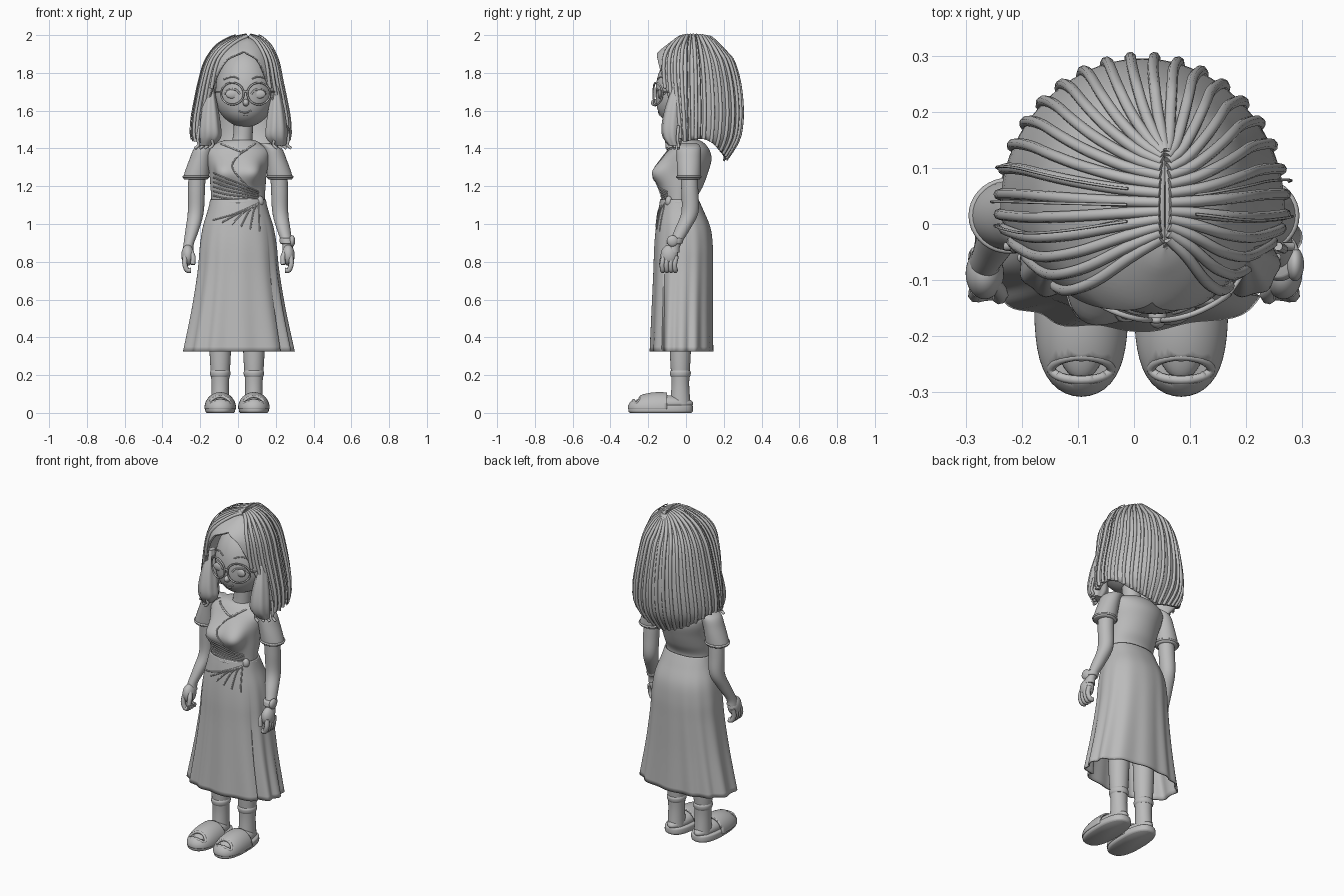
import bpy
import bmesh
from math import sin, cos, pi, radians, copysign, exp, sqrt
from mathutils import Matrix, Vector
from mathutils.bvhtree import BVHTree

if "Cube" in bpy.data.objects:
    bpy.data.objects.remove(bpy.data.objects["Cube"])
clay = bpy.data.materials.new("clay grey")
clay.use_nodes = True
clay.diffuse_color = (0.5, 0.5, 0.5, 1)
clay.node_tree.nodes["Principled BSDF"].inputs["Base Color"].default_value = clay.diffuse_color

# Shared helpers
def link(name, data):
    obj = bpy.data.objects.new(name, data)
    bpy.context.scene.collection.objects.link(obj)
    data.materials.append(clay)
    return obj

def finish(name, bm, thickness=0):
    bmesh.ops.recalc_face_normals(bm, faces=bm.faces)
    mesh = bpy.data.meshes.new(name)
    bm.to_mesh(mesh)
    bm.free()
    mesh.shade_smooth()
    mesh.set_sharp_from_angle(angle=radians(50))
    obj = link(name, mesh)
    if thickness:
        shell = obj.modifiers.new("thickness", "SOLIDIFY")
        shell.thickness, shell.offset = thickness, 0
    return obj

def spline(points, steps=6):
    result, last = [], len(points) - 1
    for i in range(last):
        quad = [points[min(max(i + k, 0), last)] for k in (-1, 0, 1, 2)]
        for t in (k / steps for k in range(steps)):
            result.append(tuple(
                (2*b + (c - a) * t + (2*a - 5*b + 4*c - d) * t*t + (3*b - a - 3*c + d) * t**3) / 2
                for a, b, c, d in zip(*quad)))
    return result + [tuple(points[-1])]

def lookup(table, key):
    for low, high in zip(table, table[1:]):
        if key <= high[0]:
            t = max(0, (key - low[0]) / (high[0] - low[0]))
            return [a + (b - a) * t for a, b in zip(low, high)]
    return table[-1]

def skin(name, rows, caps=False, thickness=0):
    bm = bmesh.new()
    rows = [[bm.verts.new(p) for p in row] for row in rows]
    for low, high in zip(rows, rows[1:]):
        for i in range(len(low)):
            bm.faces.new((low[i - 1], low[i], high[i], high[i - 1]))
    if caps:
        bm.faces.new(rows[0])
        bm.faces.new(rows[-1])
    return finish(name, bm, thickness)

# Rings are (centre x, centre y, height, half width, half depth)
def loft(name, rings, power=1.0, shape=lambda a, z: 1, caps=True, segments=40, thickness=0):
    rows = []
    for cx, cy, z, rx, ry in spline(rings):
        rows.append([])
        for a in (2 * pi * i / segments for i in range(segments)):
            c, s, f = cos(a), sin(a), shape(a, z)
            rows[-1].append((cx + f * rx * copysign(abs(c) ** power, c),
                             cy + f * ry * copysign(abs(s) ** power, s), z))
    return skin(name, rows, caps, thickness)

def ball(name, centre, radii, edit=None, thickness=0):
    bm = bmesh.new()
    place = Matrix.Translation(centre) @ Matrix.Diagonal((*radii, 1))
    bmesh.ops.create_uvsphere(bm, u_segments=48, v_segments=32, radius=1, matrix=place)
    if edit:
        edit(bm)
    return finish(name, bm, thickness)

def tube(name, points, radius, closed=False, smooth=True):
    curve = bpy.data.curves.new(name, "CURVE")
    curve.dimensions, curve.use_fill_caps = "3D", True
    curve.bevel_depth, curve.bevel_resolution = radius, 2
    path = spline(points) if smooth else points
    line = curve.splines.new("POLY")
    line.points.add(len(path) - 1)
    for point, co in zip(line.points, path):
        point.co = (*co, 1)
    line.use_cyclic_u = closed
    link(name, curve)

def loop(name, place, radius):
    angles = [radians(10 * k) for k in range(36)]
    tube(name, [place(cos(a), sin(a)) for a in angles], radius, True, False)

# Lays a cord on the front of a part along (x, z) points
def drape(name, points, radius, target, lift=0):
    mesh = target.data
    tree = BVHTree.FromPolygons([v.co for v in mesh.vertices], [p.vertices for p in mesh.polygons])
    hits = [tree.ray_cast(Vector((x, -1, z)), Vector((0, 1, 0)))[0] for x, z in spline(points)]
    tube(name, [(h.x, h.y - lift, h.z) for h in hits if h], radius, smooth=False)

# Bodice with a rounded bust
def bust(a, z):
    rise = exp(-((z - 1.27) / .062) ** 2)
    return 1 + .4 * rise * sum(exp(-((a - 1.5 * pi + turn) / .36) ** 2) for turn in (-.4, .4))

bodice = loft("bodice", [
    (0, -.035, 1.08, .14, .095), (0, -.035, 1.14, .142, .095), (0, -.025, 1.2, .146, .115),
    (0, -.012, 1.27, .152, .128), (0, .005, 1.34, .166, .13), (0, .015, 1.39, .168, .11),
    (0, .015, 1.425, .125, .085), (.01, .01, 1.445, .075, .06)], shape=bust, segments=96)
loft("neck", [(.01, .01, 1.4, .065, .06), (.025, .01, 1.46, .052, .052), (.03, .01, 1.56, .052, .052)])
drape("neckline", [(-.09, 1.425), (-.04, 1.405), (.015, 1.385), (.05, 1.4), (.09, 1.425)], .005, bodice)

# Skirt with folds that deepen to the hem, and a slit at the left
def folds(a, z):
    u, past = max(0, (1.1 - z) / .77), a - 5.6
    slit = .11 * u * u * (1 - past / .25) if 0 < past < .25 else 0
    return 1 + .03 * u * cos(13 * a + sin(3 * a)) - slit

skirt = loft("skirt", [
    (0, -.035, 1.13, .142, .097), (0, -.027, 1.07, .157, .116), (0, -.015, .98, .184, .14),
    (0, -.013, .88, .2, .15), (0, -.015, .75, .212, .152), (0, -.02, .55, .243, .155),
    (0, -.024, .325, .288, .16)], power=.88, shape=folds, caps=False, segments=180, thickness=.008)
loop("waist_seam", lambda c, s: (.145 * c, -.035 + .1 * s, 1.115), .006)
# Gathers running to the knot at the left of the waist
for k in range(6):
    drape("bodice_gather", [(.11, 1.13 + .008 * k), (.03, 1.13 + .015 * k), (-.06, 1.135 + .021 * k),
                            (-.13, 1.15 + .024 * k)], .004, bodice, .001)
    drape("skirt_gather", [(.11, 1.11), (.11 - .025 * k, 1.08 - .005 * k),
                           (.115 - .05 * k, .96 + .012 * k)], .004, skirt, .004)
drape("wrap_edge", [(.05, 1.395), (0, 1.36), (-.03, 1.3), (.03, 1.22), (.11, 1.14)], .004, bodice)
ball("waist_knot", (.115, -.09, 1.12), (.022, .02, .028))

# Arms, hands, legs and slides
for side in (-1, 1):
    def mirrored(rings):
        return [(side * r[0], *r[1:]) for r in rings]

    loft("sleeve", mirrored([
        (.13, .015, 1.43, .03, .04), (.175, .015, 1.405, .052, .062), (.2, .015, 1.34, .058, .064),
        (.222, .015, 1.25, .067, .062), (.222, .015, 1.235, .058, .055)]))
    loop("sleeve_cuff", lambda c, s: (side * .222 + .067 * c, .015 + .062 * s, 1.25), .006)
    loft("arm", mirrored([
        (.215, .015, 1.3, .045, .045), (.22, .02, 1.18, .045, .045), (.224, .02, 1.06, .042, .045),
        (.242, -.02, .97, .036, .04), (.262, -.06, .89, .027, .032), (.264, -.07, .85, .03, .035)]))
    ball("palm", (side * .266, -.088, .835), (.034, .046, .055))
    for y in (-.122, -.1, -.078, -.056):
        tube("finger", mirrored([(.278, y + .005, .83), (.282, y - .004, .79), (.27, y - .002, .757),
                                 (.25, y, .755)]), .014)
    tube("thumb", mirrored([(.255, -.1, .86), (.238, -.122, .825), (.24, -.13, .785)]), .0135)
    cx = side * .089 - .005
    loft("leg", [(cx, -.03, .6, .062, .065), (cx, -.03, .38, .058, .058), (cx, -.03, .27, .054, .053),
                 (cx, -.03, .15, .046, .047), (cx, -.03, .04, .048, .055)])
    loft("sock_cuff", [(cx, -.03, .19, .048, .05), (cx, -.03, .2, .053, .054),
                       (cx, -.03, .215, .054, .055), (cx, -.03, .225, .05, .05)])
    ball("foot", (cx, -.12, .05), (.06, .158, .044))
    loft("slide_sole", [(cx, -.134, 0, .072, .163), (cx, -.134, .01, .079, .171),
                        (cx, -.134, .035, .078, .17), (cx, -.134, .042, .07, .162)], power=.8)

    # Strap with a toe opening, squared towards the toes
    def widen(y):
        return 1 + .3 * ((y + .14) / .163) ** 2

    def cut_strap(bm):
        middles = [(f, f.calc_center_median()) for f in bm.faces]
        gone = [f for f, m in middles if ((m.x - cx) / .046) ** 2 + ((m.y + .257) / .02) ** 2 < 1]
        bmesh.ops.delete(bm, geom=gone, context="FACES")
        for where, way in (((0, -.1, 0), (0, 1, 0)), ((0, 0, .02), (0, 0, -1))):
            bmesh.ops.bisect_plane(bm, geom=bm.verts[:] + bm.edges[:] + bm.faces[:],
                                   plane_co=where, plane_no=way, clear_outer=True)
        for v in bm.verts:
            v.co.x = cx + (v.co.x - cx) * widen(v.co.y)

    def rim(c, s):
        x, y = .046 * c, -.257 + .021 * s
        height = sqrt(max(0, 1 - (x / .079) ** 2 - ((y + .14) / .163) ** 2))
        return (cx + x * widen(y), y, .023 + .08 * height)

    ball("slide_strap", (cx, -.14, .025), (.079, .163, .08), cut_strap, thickness=.01)
    loop("toe_opening_rim", rim, .008)

# Wristwatch on the left arm
loft("watch_band", [(.26, -.062, .895, .032, .038), (.259, -.06, .9, .037, .042),
                    (.257, -.056, .92, .037, .042), (.256, -.055, .925, .032, .038)])
ball("watch_case", (.287, -.072, .91), (.016, .03, .03))

# Head, with the chin pushed forward, full cheeks and a high forehead
def shape_head(bm):
    for v in bm.verts:
        low, high = max(0, (1.7 - v.co.z) / .19), max(0, v.co.z - 1.7)
        v.co.y *= 1 + .35 * low * low if v.co.y < 0 else 1
        v.co.x = .037 + (v.co.x - .037) * (1 + .2 * low * (1 - low))
        v.co.z += .2 * high

def glasses_point(x, z):
    return (x, -.172 + 2.8 * (x - .04) ** 2, z)

head = ball("head", (.037, .005, 1.7), (.156, .166, .188), shape_head)
ball("nose", (.042, -.163, 1.642), (.017, .023, .019))
drape("mouth", [(.005, 1.598), (.025, 1.591), (.045, 1.591), (.07, 1.601)], .004, head)
drape("lower_lip", [(.025, 1.582), (.04, 1.579), (.053, 1.582)], .005, head)
for side in (-1, 1):
    ex = .04 + side * .07
    ball("eye", (ex, -.14 + .002 * side, 1.688), (.036, .011, .024))
    drape("upper_lid", [(ex - .04, 1.688), (ex - .018, 1.711), (ex + .018, 1.711), (ex + .04, 1.688)],
          .005, head)
    drape("eyebrow", [(ex - side * .035, 1.768), (ex, 1.78), (ex + side * .045, 1.765)], .004, head)
    loop("glasses_rim", lambda c, s: glasses_point(ex + .06 * c, 1.69 + .058 * s), .005)
    tube("glasses_temple", [glasses_point(ex + side * .06, 1.7), (ex + side * .09, -.07, 1.7),
                            (ex + side * .095, .03, 1.69)], .004)
tube("glasses_bridge", [glasses_point(x, z) for x, z in ((.03, 1.695), (.04, 1.703), (.05, 1.695))], .005)

# Hair: rows are (drop from the top, centre x, half width, front, back)
profile = spline([
    (0, .055, 0, .07, .09), (.015, .045, .06, .115, .115), (.06, .03, .127, .175, .165),
    (.14, .02, .176, .2, .213), (.24, .015, .203, .195, .243), (.35, .015, .227, .17, .257),
    (.45, .015, .244, .145, .257), (.55, .015, .24, .13, .237), (.66, .015, .17, .1, .165)])
# Lower hair edge as (degrees from the front, drop)
hem = spline([(0, .05), (25, .11), (42, .23), (56, .46), (70, .55), (105, .54), (140, .61), (180, .655)])

def hair_point(degrees, t, lift=0):
    a = radians(degrees)
    drop = lookup(hem, abs(degrees))[1] * t ** 1.7
    _, cx, width, front, back = lookup(profile, drop)
    y = .03 - ((front if cos(a) > 0 else back) + lift) * cos(a)
    sag = 1.5 * (y - .04) ** 2 * max(0, 1 - drop / .12)
    return (cx + (width + lift) * sin(a), y, 1.99 - drop - sag + lift * (1 - t))

skin("hair", [[hair_point(d, k / 36) for d in range(-180, 180, 3)] for k in range(37)], thickness=.012)
for d in range(-175, 180, 10):
    if abs(d) > 40:
        tube("hair_strand", [hair_point(d, k / 24, .009) for k in range(25)], .01, smooth=False)
for d in (-105, -92, -78, 84, 100):
    tube("loose_strand", [hair_point(d, k / 24, .022) for k in range(2, 25)], .0025, smooth=False)

# Front locks curling over the shoulders
for side in (-1, 1):
    def lock(rings):
        return [(.027 + side * r[0], *r[1:]) for r in rings]

    loft("front_lock", lock([
        (.172, -.045, 1.73, .015, .025), (.175, -.06, 1.62, .04, .048), (.175, -.07, 1.52, .055, .058),
        (.175, -.07, 1.46, .056, .052), (.19, -.06, 1.415, .035, .03)]),
        shape=lambda a, z: 1 + .05 * cos(7 * a))
    for x, y in ((.155, -.1), (.18, -.08), (.205, -.06), (.23, -.04)):
        tube("lock_tip", lock([(x, y, 1.52), (x + .01, y - .005, 1.45), (x + .005, y, 1.42),
                               (x + .025, y, 1.4)]), .008)
